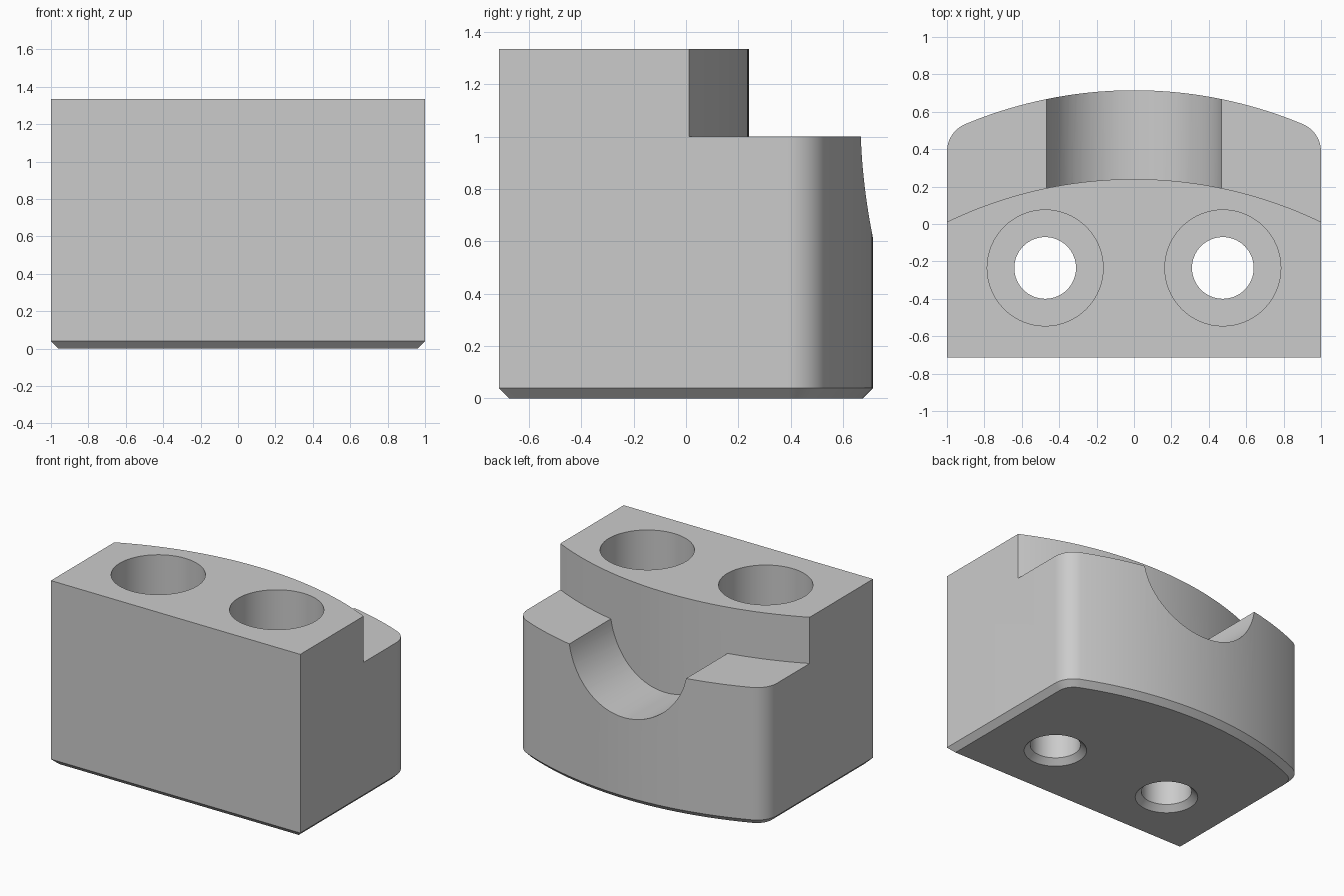
import bpy, bmesh, math

if "Cube" in bpy.data.objects:
    bpy.data.objects.remove(bpy.data.objects["Cube"])

H, YF, YB = 1.335, -0.715, 0.715       # height, front and back of the block
STEP_Z = 1.0                           # ledge height
R_BACK, R_CORNER, R_WALL = 2.34, 0.16, 2.3

grey = bpy.data.materials.new("plain_grey")
grey.diffuse_color = (0.6, 0.6, 0.6, 1)
grey.use_nodes = True
grey.node_tree.nodes["Principled BSDF"].inputs["Base Color"].default_value = grey.diffuse_color


def loft(name, rings):
    """Closed solid from rings of 3D points with equal counts."""
    bm = bmesh.new()
    rows = [[bm.verts.new(p) for p in ring] for ring in rings]
    n = len(rows[0])
    for a, b in zip(rows, rows[1:]):
        for i in range(n):
            j = (i + 1) % n
            bm.faces.new((a[i], a[j], b[j], b[i]))
    bm.faces.new(rows[0][::-1])
    bm.faces.new(rows[-1])
    bmesh.ops.recalc_face_normals(bm, faces=bm.faces[:])
    mesh = bpy.data.meshes.new(name)
    bm.to_mesh(mesh)
    bm.free()
    mesh.materials.append(grey)
    ob = bpy.data.objects.new(name, mesh)
    bpy.context.collection.objects.link(ob)
    return ob


def arc(cx, cy, r, a0, a1, n):
    return [(cx + r * math.cos(a0 + (a1 - a0) * i / n),
             cy + r * math.sin(a0 + (a1 - a0) * i / n)) for i in range(n + 1)]


def boolean(target, tool, operation):
    m = target.modifiers.new(tool.name, 'BOOLEAN')
    m.operation, m.solver, m.object = operation, 'EXACT', tool
    bpy.ops.object.select_all(action='DESELECT')
    bpy.context.view_layer.objects.active = target
    target.select_set(True)
    bpy.ops.object.modifier_apply(modifier=m.name)
    bpy.data.objects.remove(tool)


def footprint(d, z):
    """Block outline inset by d: straight front, rounded corners, bowed back."""
    yc = YB - R_BACK
    fx = 1 - R_CORNER
    fy = yc + math.sqrt((R_BACK - R_CORNER) ** 2 - fx ** 2)
    t = math.atan2(fy - yc, fx)
    right = arc(fx, fy, R_CORNER - d, 0, t, 12)
    back = arc(0, yc, R_BACK - d, t, math.pi - t, 48)[1:-1]
    left = [(-x, y) for x, y in reversed(right)]
    pts = [(-1 + d, YF + d), (1 - d, YF + d)] + right + back + left
    return [(x, y, z) for x, y in pts]


# Block with chamfered bottom edge
block = loft("mounting_block", [footprint(0.04, 0), footprint(0, 0.04), footprint(0, H)])

# Ledge and rounded groove, limited to the area behind the bowed wall
groove_r, groove_z = 0.476, 1.086
a = math.asin((groove_z - STEP_Z) / groove_r)
section = [(-1.2, 1.5), (-1.2, STEP_Z)]
section += arc(0, groove_z, groove_r, math.pi + a, 2 * math.pi - a, 48)
section += [(1.2, STEP_Z), (1.2, 1.5)]
ledge = loft("ledge_cutter", [[(x, y, z) for x, z in section] for y in (-0.6, 1.0)])
t = math.acos(1.1 / R_WALL)
wall = arc(0, 0.24 - R_WALL, R_WALL, t, math.pi - t, 56) + [(-1.1, 1.2), (1.1, 1.2)]
behind = loft("wall_limit", [[(x, y, z) for x, y in wall] for z in (0.3, 1.8)])
boolean(ledge, behind, 'INTERSECT')
boolean(block, ledge, 'DIFFERENCE')

# Two counterbored bolt holes with a chamfered lower mouth
for side in (-1, 1):
    rings = [[(x, y, z) for x, y in arc(side * 0.475, -0.235, r, 0, 2 * math.pi, 64)[:-1]]
             for r, z in ((0.305, -0.1), (0.165, 0.04), (0.165, 0.33), (0.31, 0.33), (0.31, 1.5))]
    boolean(block, loft("bolt_hole_cutter", rings), 'DIFFERENCE')

bpy.ops.object.select_all(action='DESELECT')
block.select_set(True)
bpy.context.view_layer.objects.active = block
bpy.ops.object.shade_smooth_by_angle(angle=math.radians(25))
